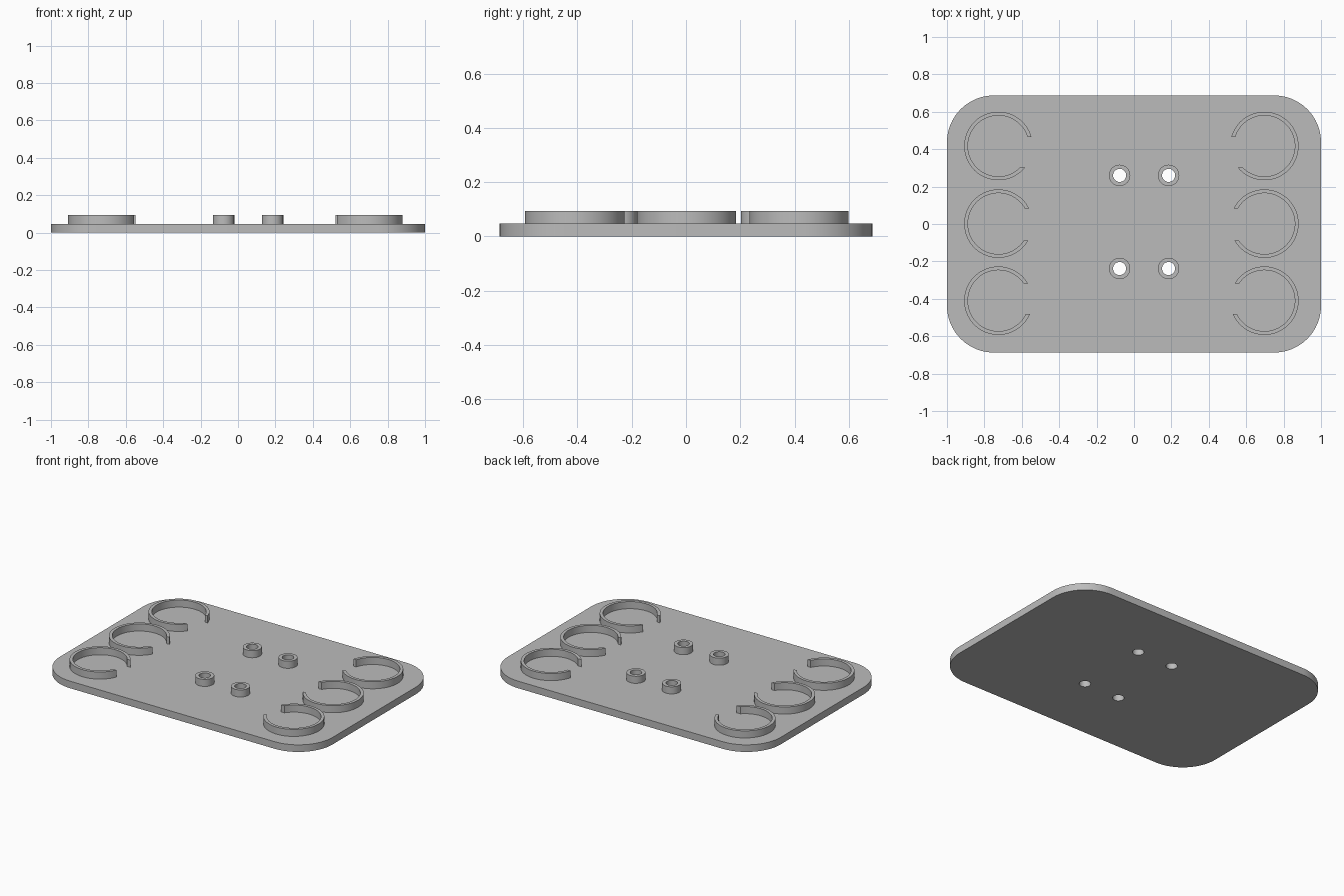
import bpy, bmesh
from math import asin, cos, sin, pi, radians

if "Cube" in bpy.data.objects:
    bpy.data.objects.remove(bpy.data.objects["Cube"], do_unlink=True)

PLATE_TOP, TOP = 0.047, 0.094
HALF_X, HALF_Y, CORNER = 1.0, 0.687, 0.25
BOSS_R, HOLE_R = 0.057, 0.035
CLIP_R, CLIP_IN = 0.183, 0.163

grey = bpy.data.materials.new("plain_grey")
grey.use_nodes = True
GREY = (0.5, 0.5, 0.5, 1)
grey.diffuse_color = GREY
grey.node_tree.nodes["Principled BSDF"].inputs["Base Color"].default_value = GREY


def arc(cx, cy, r, start=0.0, end=2 * pi, steps=48, closed=False):
    """Points along an arc; closed circles skip the repeated last point."""
    count = steps if closed else steps + 1
    return [(cx + r * cos(start + (end - start) * i / steps),
             cy + r * sin(start + (end - start) * i / steps)) for i in range(count)]


def extrude_outline(name, loops, z0, z1):
    """Fill an outline (with optional hole loops) and extrude it upward."""
    bm = bmesh.new()
    edges = []
    for loop in loops:
        verts = [bm.verts.new((x, y, z0)) for x, y in loop]
        edges += [bm.edges.new((v, verts[i - 1])) for i, v in enumerate(verts)]
    bmesh.ops.triangle_fill(bm, edges=edges, use_beauty=True)
    result = bmesh.ops.extrude_face_region(bm, geom=bm.faces[:], use_keep_orig=True)
    moved = [g for g in result["geom"] if isinstance(g, bmesh.types.BMVert)]
    bmesh.ops.translate(bm, verts=moved, vec=(0, 0, z1 - z0))
    bmesh.ops.recalc_face_normals(bm, faces=bm.faces[:])
    mesh = bpy.data.meshes.new(name)
    bm.to_mesh(mesh)
    bm.free()
    mesh.materials.append(grey)
    obj = bpy.data.objects.new(name, mesh)
    bpy.context.collection.objects.link(obj)
    bpy.ops.object.select_all(action='DESELECT')
    obj.select_set(True)
    bpy.context.view_layer.objects.active = obj
    bpy.ops.object.shade_smooth_by_angle(angle=radians(30))
    return obj


# Rounded base plate with four through holes
boss_spots = [(x, y) for x in (-0.077, 0.185) for y in (0.26, -0.238)]
outline = []
for i, (sx, sy) in enumerate([(1, 1), (-1, 1), (-1, -1), (1, -1)]):
    outline += arc(sx * (HALF_X - CORNER), sy * (HALF_Y - CORNER), CORNER,
                   i * pi / 2, (i + 1) * pi / 2, 16)
holes = [arc(x, y, HOLE_R, steps=32, closed=True) for x, y in boss_spots]
extrude_outline("base_plate", [outline] + holes, 0, PLATE_TOP)

# Hollow screw bosses
for i, (x, y) in enumerate(boss_spots):
    extrude_outline(f"screw_boss_{i + 1}",
                    [arc(x, y, BOSS_R, closed=True),
                     arc(x, y, HOLE_R, steps=32, closed=True)], PLATE_TOP, TOP)

# Open ring clips: each gap is a straight slot facing the plate's middle
rows = [("back", 0.417, -0.115, 0.048),
        ("middle", 0.002, -0.09, 0.081),
        ("front", -0.41, -0.071, 0.092)]
for side, cx, facing in (("right", -0.725, 1), ("left", 0.697, -1)):
    for row, cy, low, high in rows:
        def wall(r):
            pts = arc(0, 0, r, asin(high / r), 2 * pi + asin(low / r), 64)
            return [(cx + facing * x, cy + y) for x, y in pts]
        extrude_outline(f"{row}_{side}_ring_clip",
                        [wall(CLIP_R) + wall(CLIP_IN)[::-1]], PLATE_TOP, TOP)
